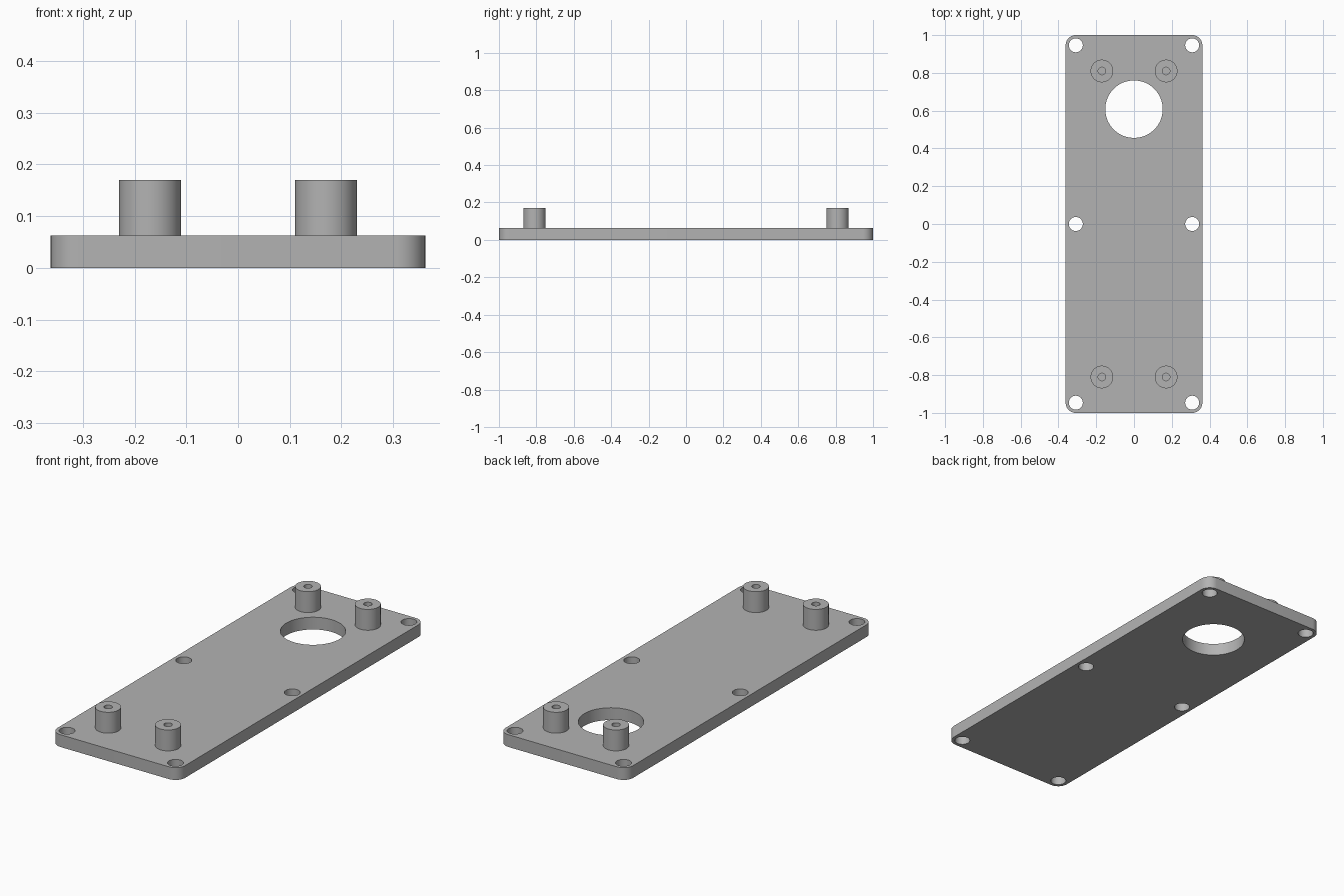
import bpy, bmesh
from math import cos, sin, pi, radians

cube = bpy.data.objects.get("Cube")
if cube:
    bpy.data.objects.remove(cube, do_unlink=True)

HALF_W, HALF_L, THICK = 0.362, 1.0, 0.063
CORNER = 0.054
BOSS_TOP = 0.17

grey = bpy.data.materials.new("plain_grey")
grey.use_nodes = True
colour = (0.45, 0.45, 0.45, 1)
grey.diffuse_color = colour
grey.node_tree.nodes["Principled BSDF"].inputs["Base Color"].default_value = colour


def arc(cx, cy, r, start, sweep, steps):
    return [(cx + r * cos(start + sweep * i / steps),
             cy + r * sin(start + sweep * i / steps)) for i in range(steps + 1)]


def circle(cx, cy, r, steps=48):
    return arc(cx, cy, r, 0, 2 * pi, steps)[:-1]


def finish(obj):
    """Weld seams, fix normals, smooth the round walls."""
    bm = bmesh.new()
    bm.from_mesh(obj.data)
    bmesh.ops.remove_doubles(bm, verts=bm.verts, dist=1e-5)
    bmesh.ops.recalc_face_normals(bm, faces=bm.faces)
    bm.to_mesh(obj.data)
    bm.free()
    obj.data.materials.clear()
    obj.data.materials.append(grey)
    bpy.ops.object.select_all(action='DESELECT')
    obj.select_set(True)
    bpy.context.view_layer.objects.active = obj
    bpy.ops.object.shade_smooth_by_angle(angle=radians(30))


def extrude_outline(name, loops, bottom, top):
    """Fill the first loop, with the others as holes, and extrude it upward."""
    curve = bpy.data.curves.new(name, 'CURVE')
    curve.dimensions = '2D'
    curve.fill_mode = 'BOTH'
    curve.extrude = (top - bottom) / 2
    for loop in loops:
        spline = curve.splines.new('POLY')
        spline.points.add(len(loop) - 1)
        for point, (x, y) in zip(spline.points, loop):
            point.co = (x, y, 0, 1)
        spline.use_cyclic_u = True
    obj = bpy.data.objects.new(name, curve)
    bpy.context.collection.objects.link(obj)
    obj.location.z = (top + bottom) / 2
    bpy.ops.object.select_all(action='DESELECT')
    obj.select_set(True)
    bpy.context.view_layer.objects.active = obj
    bpy.ops.object.convert(target='MESH')
    obj = bpy.context.view_layer.objects.active
    finish(obj)
    return obj


# Base plate: rounded outline, large opening and six screw holes
outline = []
for i, (sx, sy) in enumerate([(1, 1), (-1, 1), (-1, -1), (1, -1)]):
    outline += arc(sx * (HALF_W - CORNER), sy * (HALF_L - CORNER),
                   CORNER, i * pi / 2, pi / 2, 12)
holes = [circle(0, 0.608, 0.152, 96)]
holes += [circle(x, y, 0.037) for x in (-0.308, 0.308) for y in (-0.946, 0, 0.946)]
extrude_outline("base_plate", [outline] + holes, 0, THICK)

# Standoffs with a blind pilot hole ending at the plate
for side, x in (("right", -0.17), ("left", 0.17)):
    for end, y in (("front", -0.81), ("back", 0.81)):
        extrude_outline(f"standoff_{end}_{side}",
                        [circle(x, y, 0.06), circle(x, y, 0.02)], THICK, BOSS_TOP)
